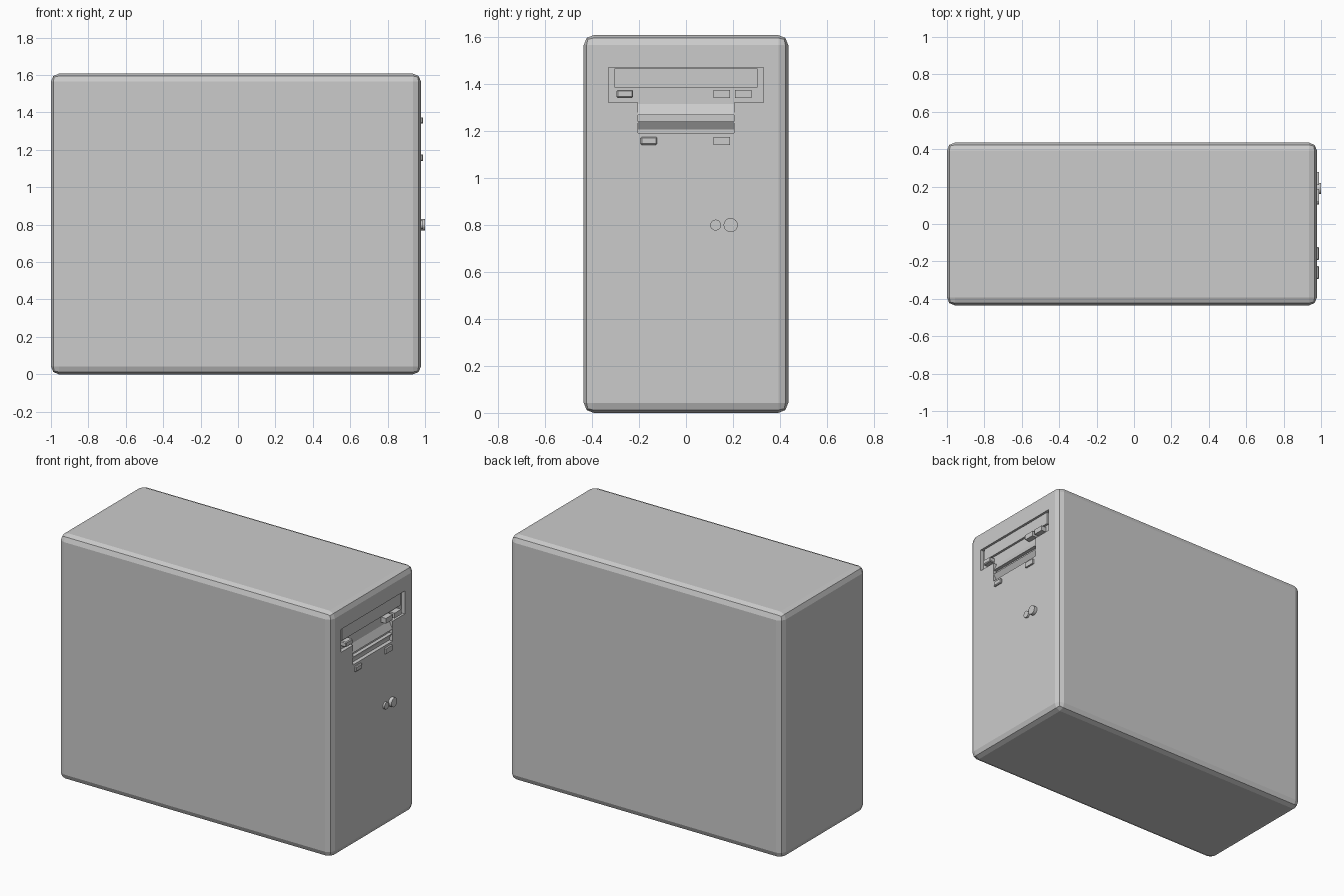
import bpy, bmesh, math
from mathutils import Matrix

if "Cube" in bpy.data.objects:
    bpy.data.objects.remove(bpy.data.objects["Cube"])

FRONT = 0.978  # x of the flat front panel


def finish(name, bm):
    bmesh.ops.recalc_face_normals(bm, faces=bm.faces)
    me = bpy.data.meshes.new(name)
    bm.to_mesh(me)
    bm.free()
    ob = bpy.data.objects.new(name, me)
    bpy.context.collection.objects.link(ob)
    return ob


def box(name, x, y, z, bevel=0, segments=1):
    bm = bmesh.new()
    m = Matrix.Translation([(a + b) / 2 for a, b in (x, y, z)])
    m = m @ Matrix.Diagonal([b - a for a, b in (x, y, z)] + [1])
    bmesh.ops.create_cube(bm, size=1, matrix=m)
    if bevel:
        bmesh.ops.bevel(bm, geom=bm.edges[:], offset=bevel, segments=segments,
                        profile=0.5, affect='EDGES')
    return finish(name, bm)


def extrude_y(name, profile, y0, y1):
    bm = bmesh.new()
    f = bm.faces.new([bm.verts.new((x, y0, z)) for x, z in profile])
    r = bmesh.ops.extrude_face_region(bm, geom=[f])
    bmesh.ops.translate(bm, vec=(0, y1 - y0, 0),
                        verts=[v for v in r['geom'] if isinstance(v, bmesh.types.BMVert)])
    return finish(name, bm)


def cut(target, cutter):
    mod = target.modifiers.new("cut", 'BOOLEAN')
    mod.operation = 'DIFFERENCE'
    mod.solver = 'EXACT'
    mod.object = cutter
    bpy.context.view_layer.objects.active = target
    bpy.ops.object.modifier_apply(modifier=mod.name)
    bpy.data.objects.remove(cutter)


# Tower case with rounded edges
case = box("case", (-1, FRONT), (-0.435, 0.435), (0, 1.607), 0.042, 2)

# Disc drive recess
D = 0.025
cut(case, box("cutter", (FRONT - D, 1.1), (-0.33, 0.33), (1.32, 1.47)))

# Floppy bay: sloped finger recess above and below a slot
slot_profile = [(1.1, 1.325), (FRONT - D, 1.325), (FRONT - D, 1.315), (FRONT - 0.001, 1.268),
                (FRONT - D, 1.268), (FRONT - D, 1.24), (FRONT - 0.001, 1.24),
                (FRONT - D, 1.205), (FRONT - D, 1.19), (1.1, 1.19)]
cut(case, extrude_y("cutter", slot_profile, -0.205, 0.205))

# Disc tray front
box("disc_tray", (FRONT - D - 0.01, FRONT - 0.01), (-0.305, 0.305), (1.385, 1.465))

# Drive buttons and lights
for i, (y, z, b) in enumerate([(-0.26, 1.357, 0.005), (0.153, 1.357, 0), (0.243, 1.357, 0),
                               (-0.158, 1.157, 0.005), (0.153, 1.157, 0)]):
    box(f"drive_button_{i + 1}", (FRONT - 0.04, 0.99), (y - 0.035, y + 0.035),
        (z - 0.017, z + 0.017), b)

# Power and reset buttons
for name, y, r, x in (("power_button", 0.19, 0.03, 1.0), ("reset_button", 0.126, 0.023, 0.99)):
    bm = bmesh.new()
    m = Matrix.Translation(((x + 0.95) / 2, y, 0.799)) @ Matrix.Rotation(math.pi / 2, 4, 'Y')
    bmesh.ops.create_cone(bm, cap_ends=True, segments=24, radius1=r, radius2=r,
                          depth=x - 0.95, matrix=m)
    finish(name, bm)
